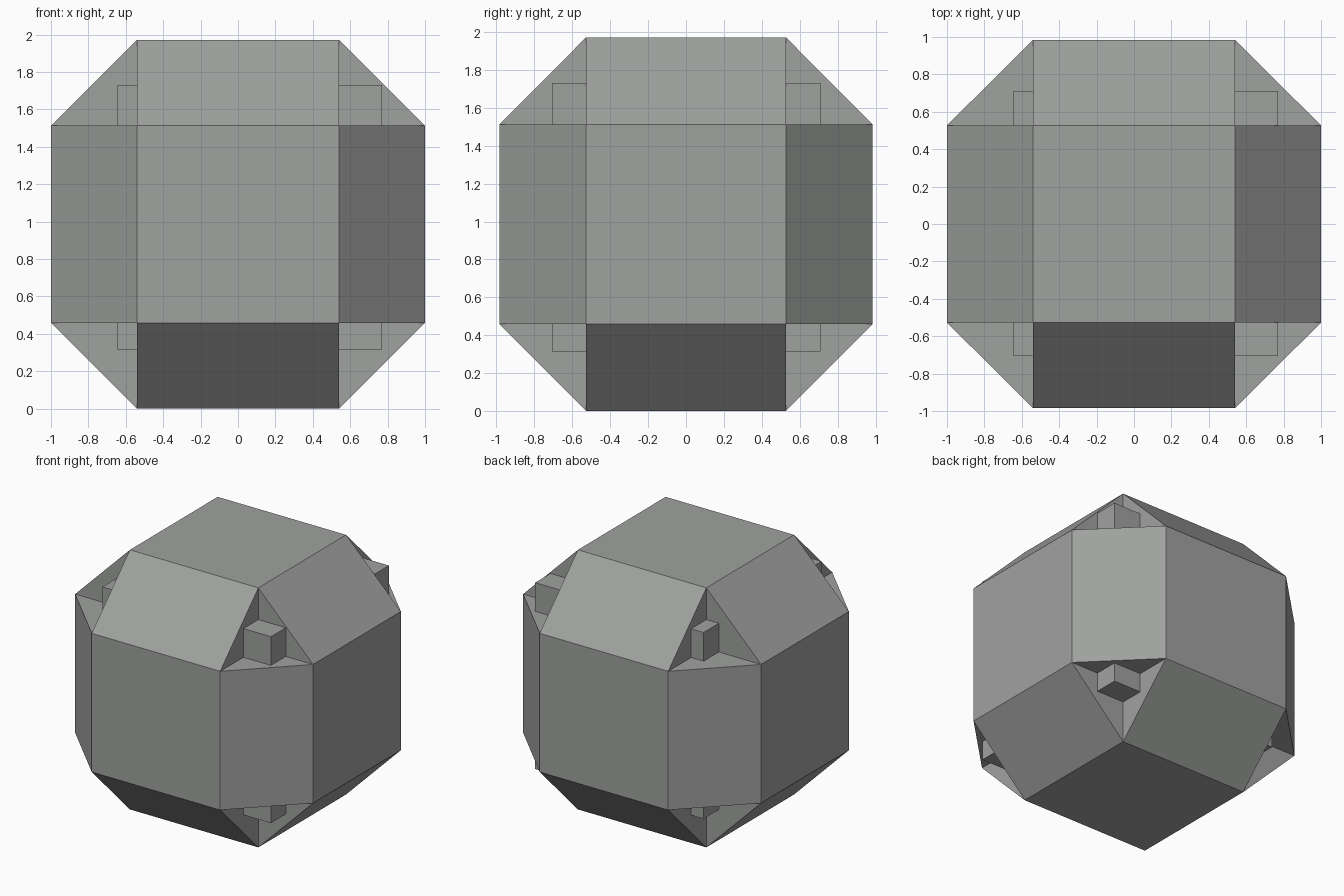
import bpy
import bmesh
from mathutils import Vector

cube = bpy.data.objects.get("Cube")
if cube:
    bpy.data.objects.remove(cube, do_unlink=True)

OUTER = (1.0, 0.985, 0.986)    # half size out to the flat faces
INNER = (0.54, 0.527, 0.527)   # half size of each flat face
CENTRE = Vector((0, 0, 0.986))

grey = bpy.data.materials.new("grey")
grey.use_nodes = True
COLOUR = (0.35, 0.36, 0.35, 1)
grey.diffuse_color = COLOUR
grey.node_tree.nodes["Principled BSDF"].inputs["Base Color"].default_value = COLOUR


def add_object(name, bm, location):
    bmesh.ops.recalc_face_normals(bm, faces=bm.faces)
    mesh = bpy.data.meshes.new(name)
    bm.to_mesh(mesh)
    bm.free()
    mesh.materials.append(grey)
    obj = bpy.data.objects.new(name, mesh)
    obj.location = location
    bpy.context.collection.objects.link(obj)
    return obj


# Faceted shell: hull of six flat faces, joined by bevelled edges
bm = bmesh.new()
for sx in (-1, 1):
    for sy in (-1, 1):
        for sz in (-1, 1):
            for axis in range(3):
                size = list(INNER)
                size[axis] = OUTER[axis]
                bm.verts.new((sx * size[0], sy * size[1], sz * size[2]))
bmesh.ops.convex_hull(bm, input=bm.verts[:])
bmesh.ops.dissolve_limit(bm, angle_limit=0.02, verts=bm.verts[:], edges=bm.edges[:])

# Corner pockets: push the middle of each corner triangle inward
corners = [f for f in bm.faces if len(f.verts) == 3]
poked = bmesh.ops.poke(bm, faces=corners)
for v in poked["verts"]:
    v.co = [size if c > 0 else -size for c, size in zip(v.co, INNER)]
add_object("faceted_shell", bm, CENTRE)

# Inner cube, slightly off centre, whose corners show in the pockets
bm = bmesh.new()
bmesh.ops.create_cube(bm, size=1.416)
add_object("inner_cube", bm, (0.063, 0.002, 1.023))
